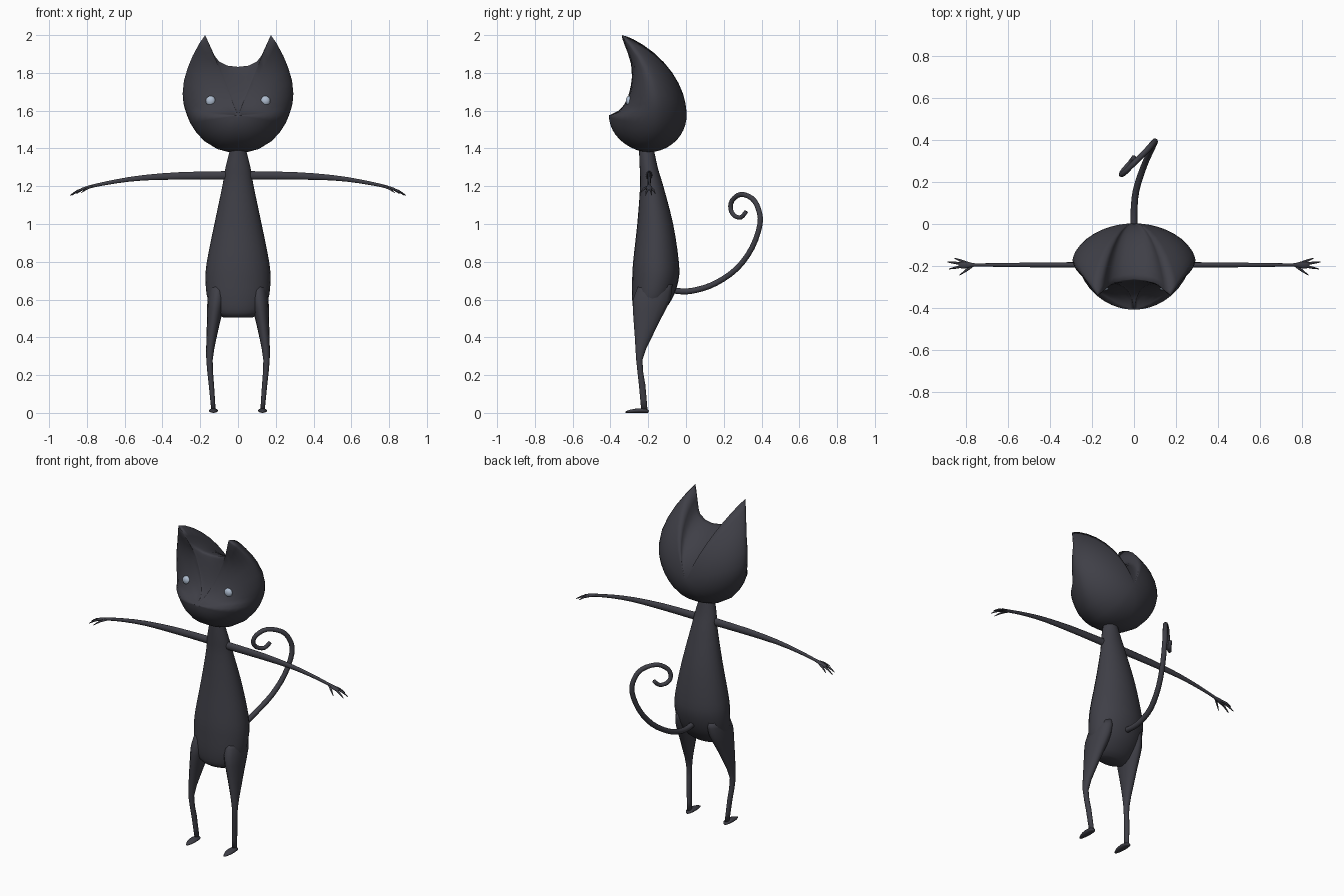
import bpy, bmesh, math
from mathutils import Vector


def material(name, rgb):
    m = bpy.data.materials.new(name)
    m.diffuse_color = (*rgb, 1)
    return m


FUR = material("charcoal fur", (0.05, 0.05, 0.063))
EYE = material("pale blue eye", (0.42, 0.50, 0.62))
X, Y = Vector((1, 0, 0)), Vector((0, 1, 0))


def finish(bm, name, mat):
    bmesh.ops.recalc_face_normals(bm, faces=bm.faces)
    me = bpy.data.meshes.new(name)
    bm.to_mesh(me)
    bm.free()
    for p in me.polygons:
        p.use_smooth = True
    me.materials.append(mat)
    ob = bpy.data.objects.new(name, me)
    bpy.context.collection.objects.link(ob)
    return ob


def smooth_path(pts, steps):
    """Catmull-Rom interpolation through stations of any dimension."""
    out = []
    for i in range(len(pts) - 1):
        a, b, c, d = (pts[max(i - 1, 0)], pts[i], pts[i + 1], pts[min(i + 2, len(pts) - 1)])
        for k in range(steps):
            t = k / steps
            out.append([0.5 * (2 * q + (r - p) * t + (2 * p - 5 * q + 4 * r - s) * t * t
                               + (3 * q - p - 3 * r + s) * t ** 3)
                        for p, q, r, s in zip(a, b, c, d)])
    out.append(list(pts[-1]))
    return out


def loft(name, stations, ref, sides=12, steps=3, fixed=None):
    """Elliptical tube; station = x, y, z, radius along ref, other radius."""
    st = smooth_path(stations, steps)
    bm, rings = bmesh.new(), []
    for i, s in enumerate(st):
        t = fixed or (Vector(st[min(i + 1, len(st) - 1)][:3]) - Vector(st[max(i - 1, 0)][:3])).normalized()
        u = (ref - t * ref.dot(t)).normalized()
        v = t.cross(u)
        rings.append([bm.verts.new(Vector(s[:3]) + u * s[3] * math.cos(a) + v * s[4] * math.sin(a))
                      for a in (2 * math.pi * k / sides for k in range(sides))])
    for a, b in zip(rings, rings[1:]):
        for k in range(sides):
            n = (k + 1) % sides
            bm.faces.new((a[k], a[n], b[n], b[k]))
    bm.faces.new(rings[0])
    bm.faces.new(rings[-1])
    return finish(bm, name, FUR)


UP = Vector((0, 0, 1))

# Torso: z, half width, front y, back y
torso = [(0.505, 0.075, -0.25, -0.17), (0.53, 0.12, -0.275, -0.13), (0.60, 0.16, -0.285, -0.075),
         (0.70, 0.172, -0.285, -0.04), (0.80, 0.165, -0.28, -0.038), (1.0, 0.125, -0.258, -0.068),
         (1.2, 0.083, -0.243, -0.12), (1.3, 0.066, -0.245, -0.15), (1.42, 0.035, -0.25, -0.175)]
loft("torso", [(0, (f + b) / 2, z, w, (b - f) / 2) for z, w, f, b in torso], X, 24, 3, UP)

# Legs: z, inner x, outer x, front y, back y
leg = [(0.68, 0.06, 0.15, -0.25, -0.07), (0.60, 0.065, 0.162, -0.283, -0.08),
       (0.50, 0.09, 0.164, -0.28, -0.13), (0.40, 0.113, 0.167, -0.272, -0.18),
       (0.28, 0.134, 0.168, -0.264, -0.23), (0.15, 0.127, 0.155, -0.25, -0.215),
       (0.01, 0.118, 0.141, -0.237, -0.203)]
foot = [(-0.198, 0.009, 0.006), (-0.215, 0.02, 0.011), (-0.25, 0.024, 0.012),
        (-0.29, 0.02, 0.009), (-0.32, 0.007, 0.004)]
# Arms: x, z, depth radius, height radius
arm = [(0.03, 1.257, 0.02, 0.026), (0.10, 1.257, 0.016, 0.023), (0.30, 1.255, 0.013, 0.021),
       (0.50, 1.245, 0.011, 0.015), (0.65, 1.225, 0.009, 0.011), (0.76, 1.203, 0.008, 0.009),
       (0.79, 1.195, 0.015, 0.009), (0.82, 1.186, 0.017, 0.008), (0.835, 1.181, 0.010, 0.005)]
# Fingers: root x, y, z then tip x, y, z
fingers = [(0.80, -0.184, 1.19, 0.855, -0.163, 1.16), (0.81, -0.19, 1.188, 0.888, -0.181, 1.152),
           (0.81, -0.2, 1.188, 0.88, -0.214, 1.152), (0.77, -0.2, 1.198, 0.83, -0.243, 1.165)]

for side, s in (("left", 1), ("right", -1)):
    loft(side + "_leg", [(s * (a + b) / 2, (f + k) / 2, z, (b - a) / 2, (k - f) / 2)
                         for z, a, b, f, k in leg], X, 14, 2, UP)
    loft(side + "_foot", [(s * 0.13, y, h, w, h) for y, w, h in foot], X, 12, 2)
    loft(side + "_arm", [(s * x, -0.195, z, ry, rz) for x, z, ry, rz in arm], Y, 10, 2)
    for n, (x0, y0, z0, x1, y1, z1) in enumerate(fingers):
        mid = ((x0 + x1) / 2, (y0 + y1) / 2, (z0 + z1) / 2 + 0.006)
        loft(f"{side}_finger_{n + 1}", [(s * x0, y0, z0, 0.006, 0.006),
                                        (s * mid[0], mid[1], mid[2], 0.006, 0.006),
                                        (s * x1, y1, z1, 0.002, 0.002)], Y, 6, 2)
    # Eye: flattened ball set in the face
    bm = bmesh.new()
    bmesh.ops.create_uvsphere(bm, u_segments=16, v_segments=10, radius=0.026)
    for v in bm.verts:
        v.co = (v.co.x + s * 0.145, v.co.y * 0.65 - 0.302, v.co.z + 1.652)
    finish(bm, side + "_eye", EYE)

# Tail: curling tube
tail = [(0, -0.1, 0.655), (0, -0.02, 0.643), (0, 0.06, 0.652), (0.01, 0.16, 0.688), (0.045, 0.27, 0.765),
        (0.08, 0.35, 0.875), (0.1, 0.392, 1.0), (0.09, 0.383, 1.08), (0.06, 0.35, 1.135),
        (0.0, 0.29, 1.157), (-0.045, 0.245, 1.125), (-0.06, 0.236, 1.08), (-0.05, 0.255, 1.045),
        (-0.02, 0.29, 1.035), (0.0, 0.318, 1.065)]
loft("tail", [(*p, 0.017 - 0.0004 * i, 0.017 - 0.0004 * i) for i, p in enumerate(tail)], X, 10, 3)

# Head: rim x, z, y from under the jaw, over the ear, to the dip between the ears
rim = [(0, 1.38, -0.2), (0.055, 1.382, -0.2), (0.11, 1.397, -0.197), (0.18, 1.44, -0.19),
       (0.225, 1.49, -0.178), (0.253, 1.535, -0.17), (0.27, 1.575, -0.165), (0.28, 1.605, -0.165),
       (0.289, 1.64, -0.166), (0.293, 1.69, -0.172), (0.286, 1.76, -0.188), (0.265, 1.83, -0.215),
       (0.24, 1.89, -0.25), (0.205, 1.955, -0.30), (0.174, 2.0, -0.34), (0.142, 1.93, -0.31),
       (0.125, 1.892, -0.293), (0.1, 1.86, -0.28), (0.055, 1.838, -0.268), (0, 1.832, -0.262)]
rim += [(-x, z, y) for x, z, y in rim[-2:0:-1]]
CZ = 1.575
face_curve = [(1.575, -0.408), (1.589, -0.367), (1.615, -0.337), (1.645, -0.317), (1.69, -0.30),
              (1.735, -0.29), (1.815, -0.281), (1.87, -0.29), (1.93, -0.31), (2.0, -0.34)]


def face_y(z):
    """Scooped face depth above the muzzle lip."""
    for (z0, y0), (z1, y1) in zip(face_curve, face_curve[1:]):
        if z <= z1:
            return y0 + (y1 - y0) * max(0, (z - z0) / (z1 - z0))
    return -0.34


levels = [0.06, 0.15, 0.27, 0.4, 0.53, 0.66, 0.78, 0.88, 0.95, 0.985]
bm = bmesh.new()
edge = [bm.verts.new((x, y, z)) for x, z, y in rim]
count = len(rim)
for front in (True, False):
    rings = []
    for s in levels:
        ring = []
        for x, z, y in rim:
            h = min(1, max(0, (z - 1.38) / 0.62))
            pz = CZ + (z - CZ) * s
            if front:
                power = 2 + 3 * max(0, (z - CZ) / 0.425)
                depth = y + (face_y(pz) - y) * (1 - s ** power) ** 0.57
            else:
                depth = y + (0.003 - y) * (1 - s * s) ** (0.5 + 0.25 * h)
            ring.append(bm.verts.new((x * s, depth, pz)))
        rings.append(ring)
    rings.append(edge)
    centre = bm.verts.new((0, -0.408 if front else 0.003, CZ))
    for k in range(count):
        n = (k + 1) % count
        bm.faces.new((centre, rings[0][k], rings[0][n]))
        for a, b in zip(rings, rings[1:]):
            bm.faces.new((a[k], b[k], b[n], a[n]))
finish(bm, "head", FUR)
